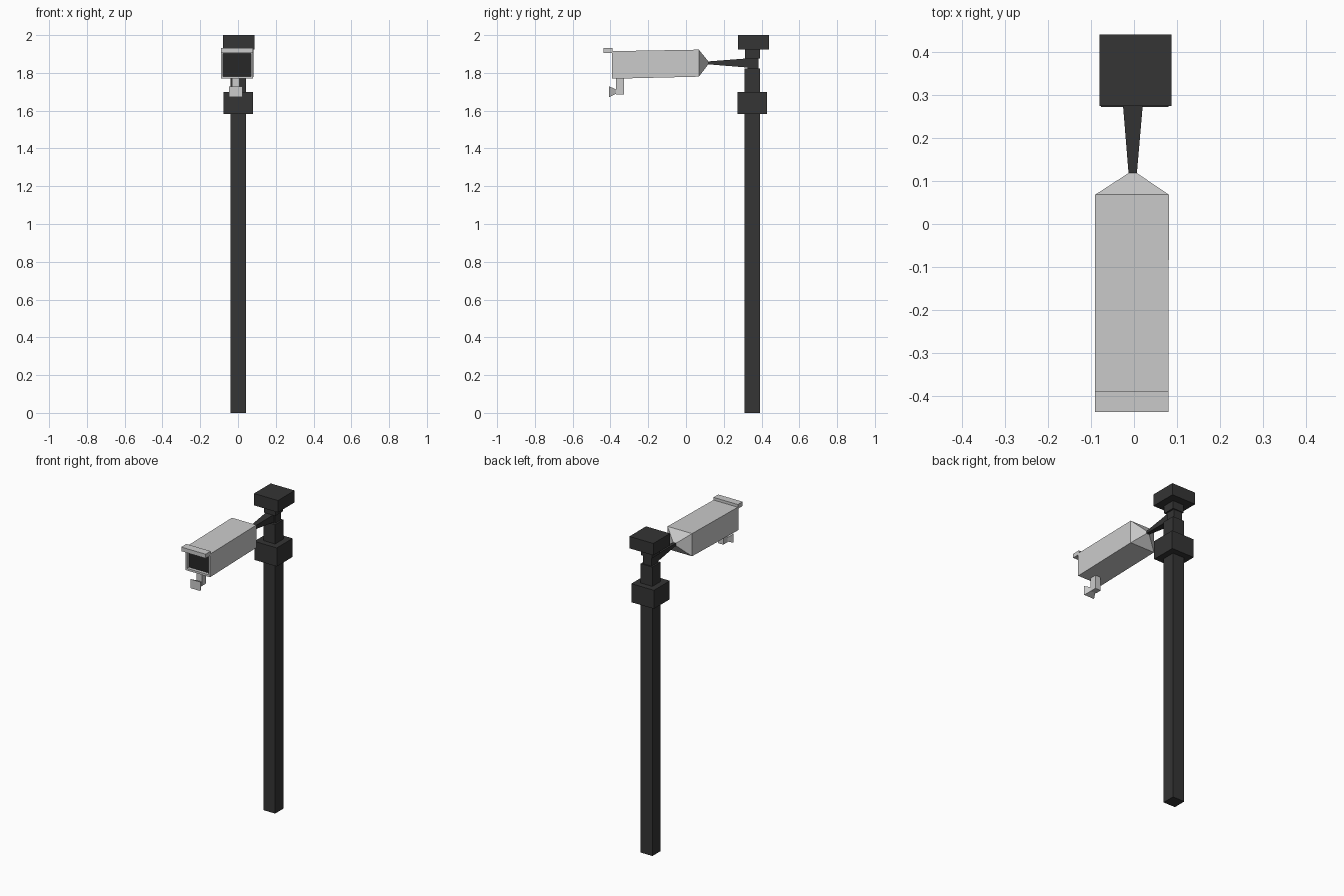
import bpy, bmesh

if "Cube" in bpy.data.objects:
    bpy.data.objects.remove(bpy.data.objects["Cube"])


def make_mat(name, v):
    m = bpy.data.materials.new(name)
    m.diffuse_color = (v, v, v, 1)
    m.use_nodes = True
    m.node_tree.nodes["Principled BSDF"].inputs["Base Color"].default_value = m.diffuse_color
    return m


DARK = make_mat("dark_metal", 0.035)
GLASS = make_mat("dark_glass", 0.02)


def loft(name, axis, sections, mat=None):
    """Join rectangles (pos, a0, a1, b0, b1) along y (a=x, b=z) or z (a=x, b=y)."""
    bm = bmesh.new()
    rings = []
    for p, a0, a1, b0, b1 in sections:
        corners = [(a0, b0), (a1, b0), (a1, b1), (a0, b1)]
        rings.append([bm.verts.new((a, p, b) if axis == "y" else (a, b, p))
                      for a, b in corners])
    for r, s in zip(rings, rings[1:]):
        for i in range(4):
            j = (i + 1) % 4
            bm.faces.new((r[i], r[j], s[j], s[i]))
    bm.faces.new(rings[0])
    bm.faces.new(rings[-1])
    bmesh.ops.recalc_face_normals(bm, faces=bm.faces)
    me = bpy.data.meshes.new(name)
    bm.to_mesh(me)
    bm.free()
    ob = bpy.data.objects.new(name, me)
    bpy.context.collection.objects.link(ob)
    if mat:
        me.materials.append(mat)
    return ob


def block(name, x0, x1, y0, y1, z0, z1, mat=None):
    return loft(name, "z", [(z0, x0, x1, y0, y1), (z1, x0, x1, y0, y1)], mat)


# Pole, collar, swivel neck and cap
block("pole", -0.04, 0.042, 0.31, 0.392, 0, 1.822, DARK)
block("collar", -0.077, 0.08, 0.272, 0.43, 1.583, 1.70, DARK)
block("neck", -0.029, 0.031, 0.325, 0.385, 1.822, 1.876, DARK)
block("cap_base", -0.037, 0.041, 0.313, 0.391, 1.876, 1.925, DARK)
block("cap", -0.08, 0.087, 0.274, 0.44, 1.925, 2.0, DARK)

# Tapered arm
loft("arm", "y", [(0.11, -0.012, 0.006, 1.846, 1.860),
                  (0.33, -0.030, 0.025, 1.828, 1.877)], DARK)

# Camera housing: recessed front opening, slightly tilted body, pointed back
body = loft("camera_housing", "y", [
    (-0.37, -0.08, 0.068, 1.782, 1.902),
    (-0.393, -0.08, 0.068, 1.782, 1.902),
    (-0.393, -0.09, 0.08, 1.769, 1.915),
    (0.068, -0.09, 0.081, 1.780, 1.923),
    (0.118, -0.013, 0.007, 1.845, 1.861)])
block("lens_window", -0.08, 0.068, -0.373, -0.371, 1.782, 1.902, GLASS)

# Sun visor over the window
loft("visor", "y", [(-0.437, -0.09, 0.08, 1.905, 1.931),
                    (-0.388, -0.09, 0.08, 1.905, 1.932)])

# Small lamp hanging under the housing
block("lamp_post", -0.031, 0.008, -0.37, -0.328, 1.686, 1.775)
loft("lamp_horn", "y", [(-0.407, -0.048, 0.024, 1.672, 1.729),
                        (-0.368, -0.025, 0.003, 1.690, 1.711)])
